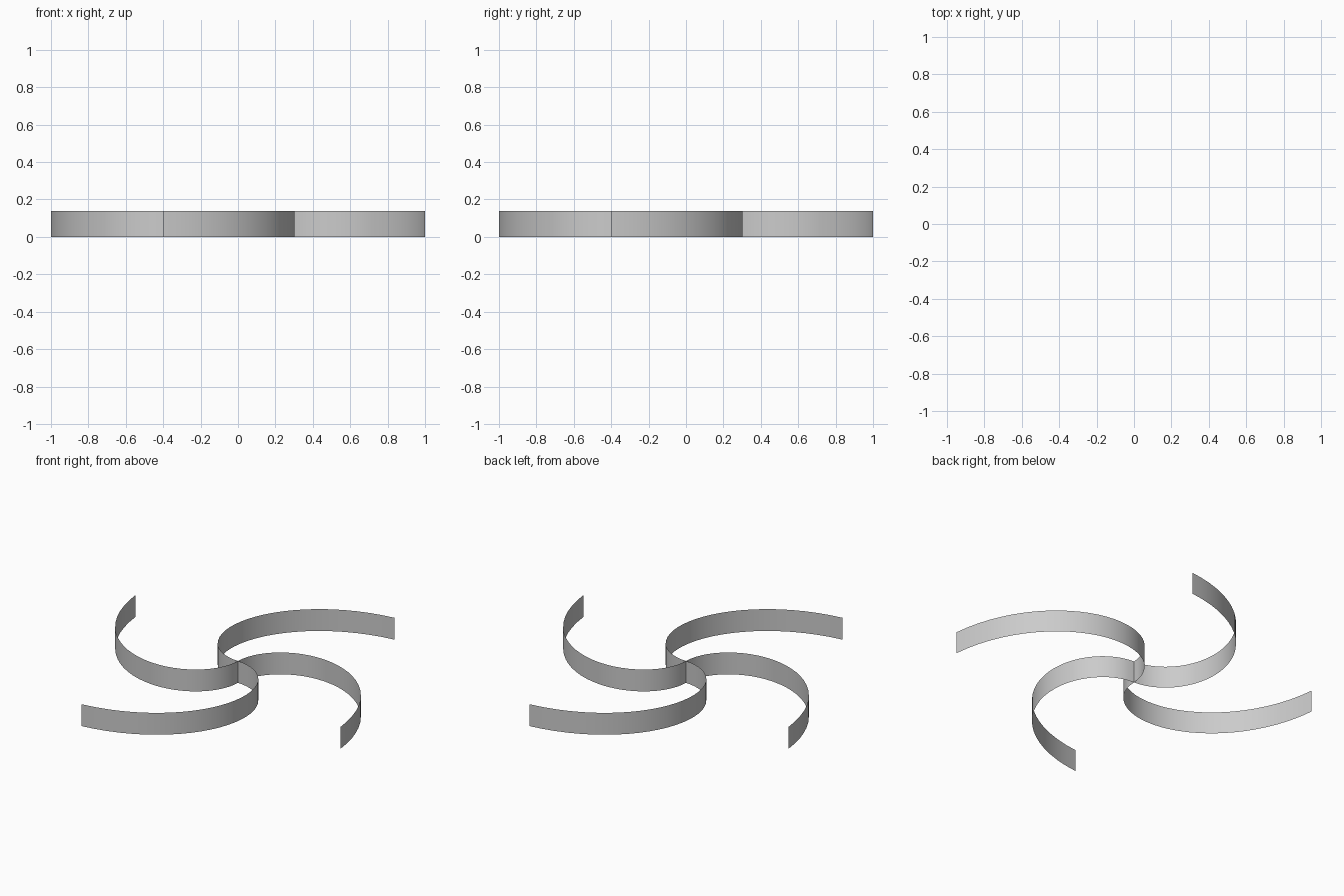
import bpy, bmesh, math

if "Cube" in bpy.data.objects:
    bpy.data.objects.remove(bpy.data.objects["Cube"])

HEIGHT = 0.139
RADIUS = 1.077
START = math.radians(88.2)   # direction of a blade at the hub
SWEEP = math.radians(110)    # how far it curls on the way out
SEGMENTS = 28


def spiral_blade(name, turn):
    """Thin upright strip that follows a spiral from the hub to the tip."""
    bm = bmesh.new()
    path = []
    for i in range(SEGMENTS + 1):
        t = i / SEGMENTS
        a = START - SWEEP * t + turn
        r = RADIUS * t
        path.append(bm.verts.new((r * math.cos(a), r * math.sin(a), 0)))
    edges = [bm.edges.new(pair) for pair in zip(path, path[1:])]
    # raise the path into a strip
    new = bmesh.ops.extrude_edge_only(bm, edges=edges)["geom"]
    top = [g for g in new if isinstance(g, bmesh.types.BMVert)]
    bmesh.ops.translate(bm, verts=top, vec=(0, 0, HEIGHT))
    for f in bm.faces:
        f.smooth = True
    mesh = bpy.data.meshes.new(name)
    bm.to_mesh(mesh)
    bm.free()
    obj = bpy.data.objects.new(name, mesh)
    bpy.context.collection.objects.link(obj)
    return obj


# Four identical blades around the hub
for k in range(4):
    spiral_blade(f"spiral_blade_{k + 1}", k * math.pi / 2)
